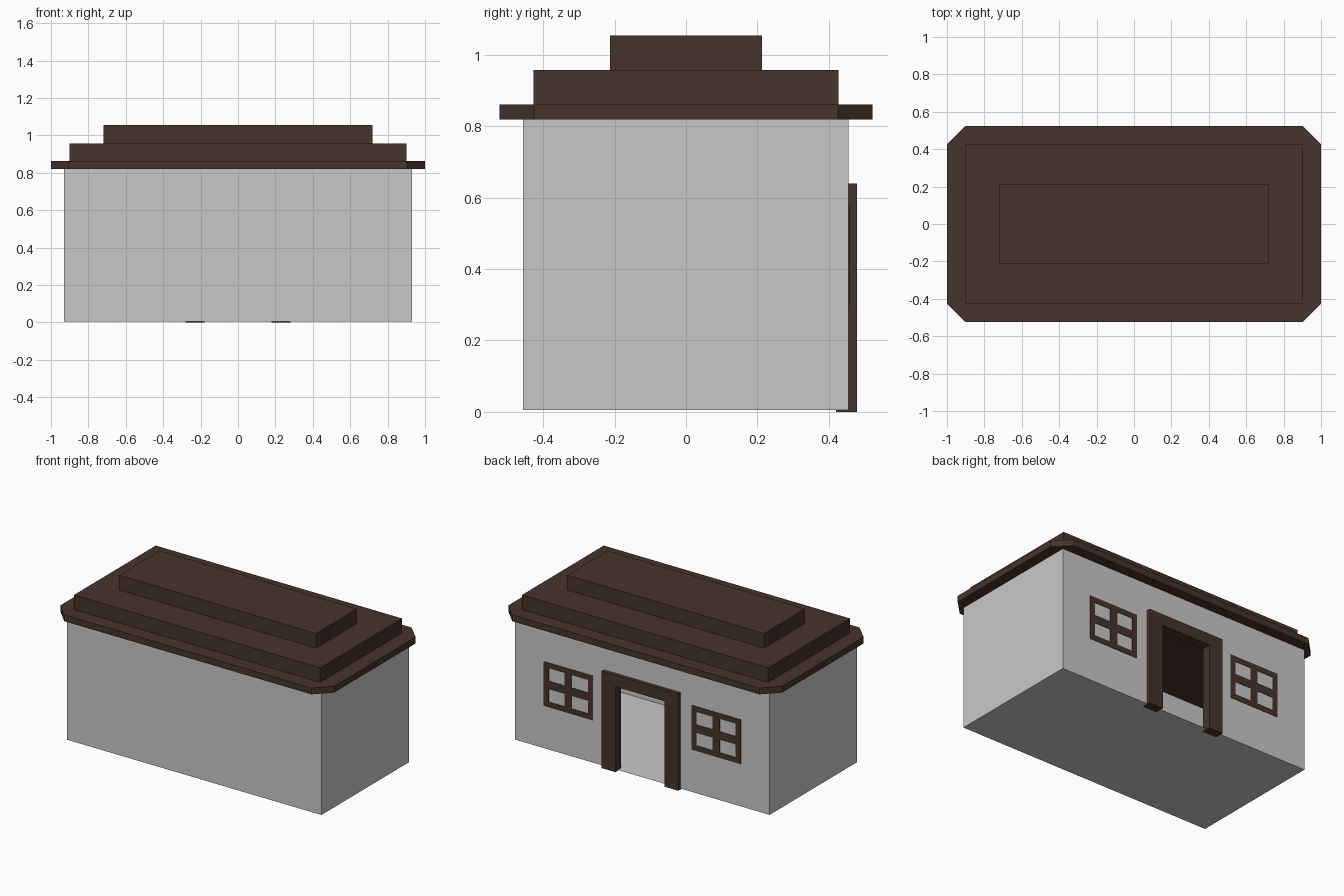
import bpy, bmesh

if "Cube" in bpy.data.objects:
    bpy.data.objects.remove(bpy.data.objects["Cube"])


def material(name, rgb):
    m = bpy.data.materials.new(name)
    m.diffuse_color = (*rgb, 1)
    m.use_nodes = True
    m.node_tree.nodes["Principled BSDF"].inputs["Base Color"].default_value = m.diffuse_color
    return m


PLASTER = material("pale grey plaster", (0.584, 0.584, 0.584))
WOOD = material("dark brown wood", (0.061, 0.033, 0.025))


def finish(name, bm, mat):
    bmesh.ops.recalc_face_normals(bm, faces=bm.faces)
    me = bpy.data.meshes.new(name)
    bm.to_mesh(me)
    bm.free()
    me.materials.append(mat)
    ob = bpy.data.objects.new(name, me)
    bpy.context.collection.objects.link(ob)
    return ob


def add_prism(bm, outline, axis, lo, hi):
    """Extrude a 2D outline along z (axis 2) or y (axis 1)."""
    def place(p, d):
        return (p[0], p[1], d) if axis == 2 else (p[0], d, p[1])
    face = bm.faces.new([bm.verts.new(place(p, lo)) for p in outline])
    out = bmesh.ops.extrude_face_region(bm, geom=[face])
    for v in out["geom"]:
        if isinstance(v, bmesh.types.BMVert):
            v.co[axis] = hi


def rect(x0, x1, y0, y1):
    return [(x0, y0), (x1, y0), (x1, y1), (x0, y1)]


# Hollow walls: thin shell with floor and open doorway in the back
X, Y0, Y1, Z0, Z1 = 0.93, -0.457, 0.455, 0.005, 0.82
DW, DH = 0.18, 0.565
bm = bmesh.new()
for pts in (
    [(-X, Y0, Z0), (-X, Y1, Z0), (X, Y1, Z0), (X, Y0, Z0)],
    [(-X, Y0, Z0), (X, Y0, Z0), (X, Y0, Z1), (-X, Y0, Z1)],
    [(X, Y0, Z0), (X, Y1, Z0), (X, Y1, Z1), (X, Y0, Z1)],
    [(-X, Y1, Z0), (-X, Y0, Z0), (-X, Y0, Z1), (-X, Y1, Z1)],
    [(X, Y1, Z0), (DW, Y1, Z0), (DW, Y1, Z1), (X, Y1, Z1)],
    [(DW, Y1, DH), (-DW, Y1, DH), (-DW, Y1, Z1), (DW, Y1, Z1)],
    [(-DW, Y1, Z0), (-X, Y1, Z0), (-X, Y1, Z1), (-DW, Y1, Z1)],
):
    bm.faces.new([bm.verts.new(p) for p in pts])
bmesh.ops.remove_doubles(bm, verts=bm.verts, dist=0.0001)
finish("walls", bm, PLASTER)

# Eave slab with cut corners
bm = bmesh.new()
ex, ey, c = 1.0, 0.523, 0.097
add_prism(bm, [(-ex + c, -ey), (ex - c, -ey), (ex, -ey + c), (ex, ey - c),
               (ex - c, ey), (-ex + c, ey), (-ex, ey - c), (-ex, -ey + c)],
          2, 0.82, 0.862)
finish("roof_eave", bm, WOOD)

# Stepped roof tiers
for name, hx, hy, lo, hi in (("roof_lower_tier", 0.9, 0.427, 0.862, 0.958),
                             ("roof_upper_tier", 0.72, 0.213, 0.958, 1.055)):
    bm = bmesh.new()
    add_prism(bm, rect(-hx, hx, -hy, hy), 2, lo, hi)
    finish(name, bm, WOOD)

# Door frame: one arch outline pushed through the wall
bm = bmesh.new()
add_prism(bm, [(-0.28, 0), (-DW, 0), (-DW, DH), (DW, DH),
               (DW, 0), (0.28, 0), (0.28, 0.64), (-0.28, 0.64)], 1, 0.42, 0.48)
finish("door_frame", bm, WOOD)

# Window frames: thin plates on the back wall, either side of the door
W, H, B, M = 0.18, 0.147, 0.036, 0.027
for side, cx in (("left", 0.54), ("right", -0.54)):
    bm = bmesh.new()
    xs = [-W, -W + B, -M, M, W - B, W]
    zs = [-H, -H + B, -M, M, H - B, H]
    cz = 0.432
    for i in range(5):
        for j in range(5):
            if i % 2 and j % 2:
                continue  # open pane
            x0, x1, z0, z1 = xs[i], xs[i + 1], zs[j], zs[j + 1]
            bm.faces.new([bm.verts.new((cx + x, Y1 + 0.003, cz + z))
                          for x, z in ((x1, z0), (x0, z0), (x0, z1), (x1, z1))])
    bmesh.ops.remove_doubles(bm, verts=bm.verts, dist=0.0001)
    out = bmesh.ops.extrude_face_region(bm, geom=bm.faces[:])
    for v in out["geom"]:
        if isinstance(v, bmesh.types.BMVert):
            v.co.y = Y1 + 0.0005
    finish("window_frame_" + side, bm, WOOD)
